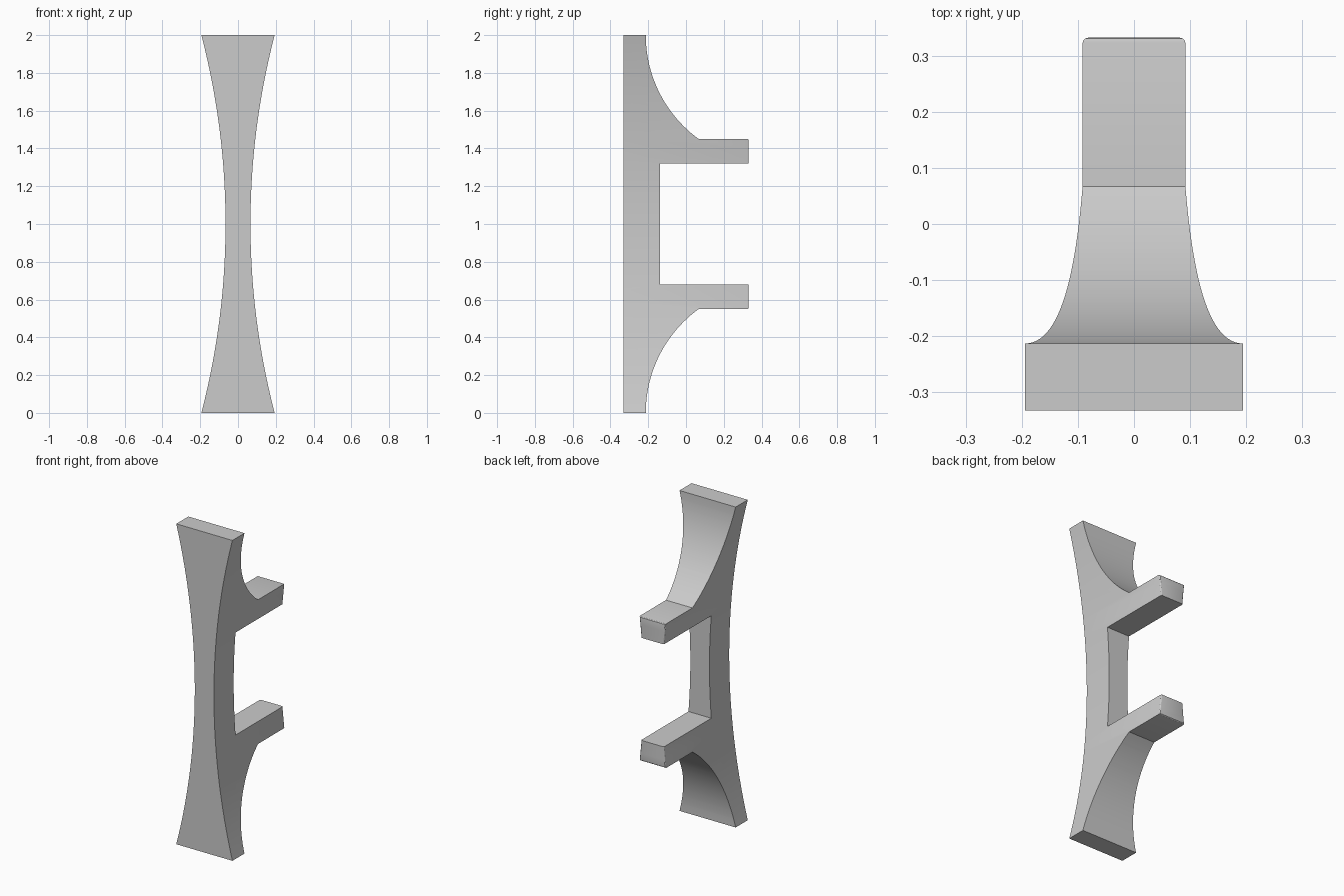
import bpy
import bmesh
import math

default = bpy.data.objects.get("Cube")
if default:
    bpy.data.objects.remove(default, do_unlink=True)

HALF_DEPTH = 0.332
PLATE_BACK = -0.213
GRIP_Y = -0.137
ARM_IN, ARM_OUT = 0.32, 0.45   # heights from the middle of the model
CURVE_END = 0.067
WAIST, FLARE = 0.066, 0.194

mat = bpy.data.materials.new("plain grey")
mat.use_nodes = True
grey = (0.6, 0.6, 0.6, 1)
mat.diffuse_color = grey
mat.node_tree.nodes["Principled BSDF"].inputs["Base Color"].default_value = grey

# Side waist: a shallow circular arc, narrowest at mid height
sag = FLARE - WAIST
waist_radius = (1 + sag * sag) / (2 * sag)


def half_width(z):
    return WAIST + waist_radius - math.sqrt(waist_radius ** 2 - (z - 1) ** 2)


# Upper half of the side profile, from the grip to the front of the plate
run, drop = CURVE_END - PLATE_BACK, 1 - ARM_OUT
radius = (run * run + drop * drop) / (2 * run)
end_angle = math.asin(drop / radius)
upper = [(GRIP_Y, ARM_IN), (HALF_DEPTH, ARM_IN), (HALF_DEPTH, ARM_OUT)]
STEPS = 24
for i in range(STEPS + 1):
    a = end_angle * (1 - i / STEPS)
    upper.append((PLATE_BACK + radius * (1 - math.cos(a)), 1 - radius * math.sin(a)))
upper.append((-HALF_DEPTH, 1))
profile = upper + [(y, -z) for y, z in reversed(upper)]

# Cut the profile into level strips so the sides can follow the waist arc
bm = bmesh.new()
bm.faces.new([bm.verts.new((0, y, z + 1)) for y, z in profile])
CUTS = 40
for i in range(1, CUTS):
    bmesh.ops.bisect_plane(bm, geom=bm.verts[:] + bm.edges[:] + bm.faces[:], dist=1e-5,
                           plane_co=(0, 0, 2 * i / CUTS), plane_no=(0, 0, 1))
left_verts = bm.verts[:]
grown = bmesh.ops.extrude_face_region(bm, geom=bm.faces[:], use_keep_orig=True)
right_verts = [v for v in grown["geom"] if isinstance(v, bmesh.types.BMVert)]
for v in left_verts:
    v.co.x = half_width(v.co.z)
for v in right_verts:
    v.co.x = -half_width(v.co.z)
bmesh.ops.recalc_face_normals(bm, faces=bm.faces[:])

# Round the upright edges and the outer edge of each arm tip
tip_edges = []
for e in bm.edges:
    a, b = e.verts[0].co, e.verts[1].co
    if min(a.y, b.y) > HALF_DEPTH - 1e-4 and len(e.link_faces) == 2:
        upright = a.x * b.x > 0
        outer = abs(abs(a.z - 1) - ARM_OUT) < 1e-4 and abs(abs(b.z - 1) - ARM_OUT) < 1e-4
        if upright or outer:
            tip_edges.append(e)
bmesh.ops.bevel(bm, geom=tip_edges, offset=0.009, segments=3, profile=0.5, affect='EDGES')

mesh = bpy.data.meshes.new("door_handle")
bm.to_mesh(mesh)
bm.free()
mesh.materials.append(mat)
handle = bpy.data.objects.new("door_handle", mesh)
bpy.context.collection.objects.link(handle)
bpy.context.view_layer.objects.active = handle
handle.select_set(True)
bpy.ops.object.shade_smooth_by_angle(angle=math.radians(28))
